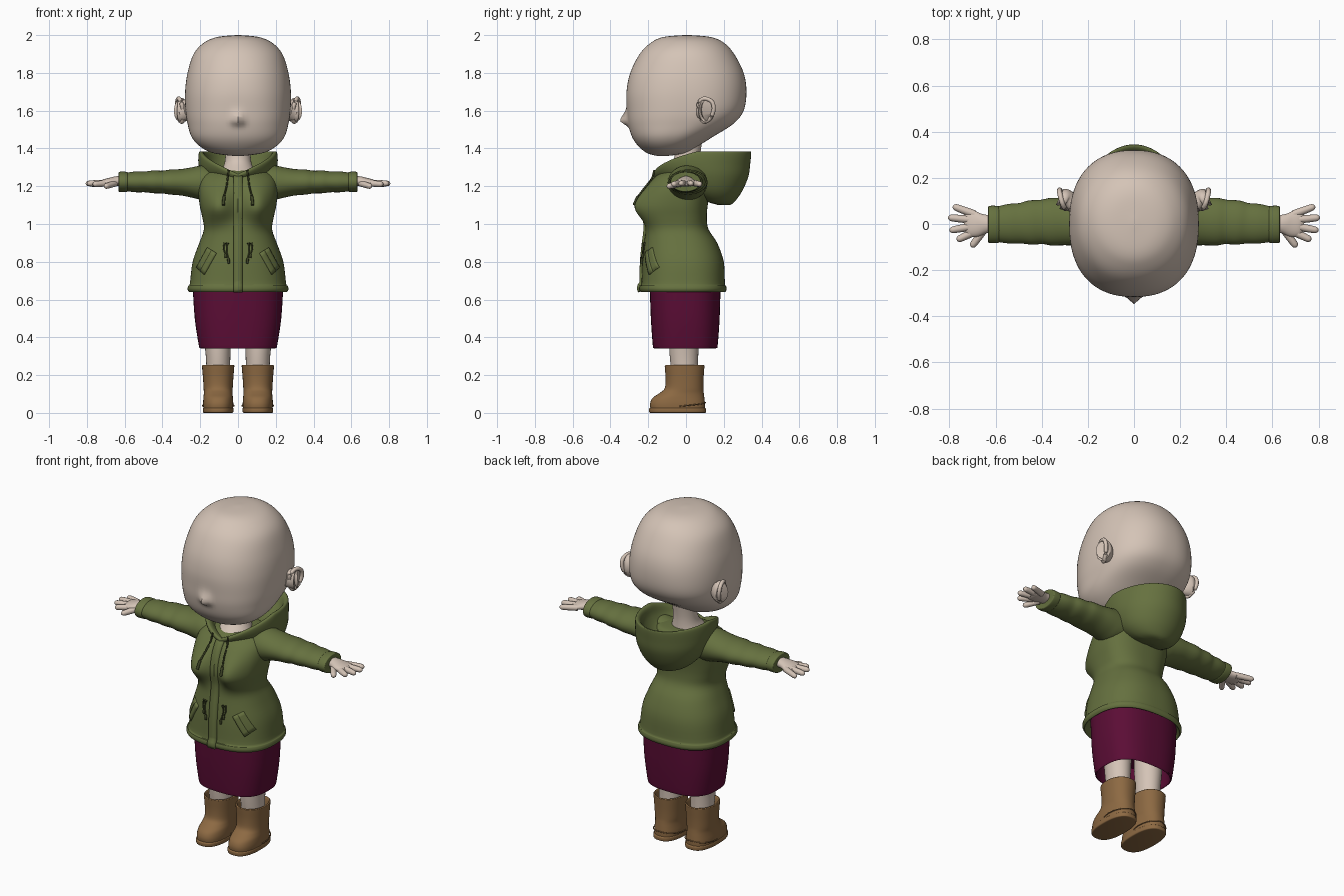
import bpy, bmesh, math
from mathutils import Vector
from mathutils.bvhtree import BVHTree


def material(name, rgb):
    m = bpy.data.materials.new(name)
    m.diffuse_color = (*rgb, 1)
    return m


SKIN = material("skin", (0.66, 0.55, 0.47))
GREEN = material("olive green", (0.132, 0.165, 0.05))
DARK = material("dark olive", (0.045, 0.055, 0.018))
PLUM = material("plum", (0.105, 0.004, 0.036))
BROWN = material("tan brown", (0.265, 0.142, 0.055))


def smooth_rows(rows, steps):
    """Catmull-Rom interpolation through tuples of numbers."""
    out = []
    for i in range(len(rows) - 1):
        p0, p1, p2, p3 = (rows[max(i - 1, 0)], rows[i], rows[i + 1], rows[min(i + 2, len(rows) - 1)])
        for k in range(steps):
            t = k / steps
            out.append(tuple(0.5 * (2 * b + (c - a) * t + (2 * a - 5 * b + 4 * c - d) * t * t
                                    + (3 * b - a - 3 * c + d) * t ** 3)
                             for a, b, c, d in zip(p0, p1, p2, p3)))
    return out + [tuple(rows[-1])]


def finish(name, bm, mat, angle=50):
    bmesh.ops.recalc_face_normals(bm, faces=bm.faces)
    me = bpy.data.meshes.new(name)
    bm.to_mesh(me)
    bm.free()
    me.materials.append(mat)
    me.shade_smooth()
    me.set_sharp_from_angle(angle=math.radians(angle))
    ob = bpy.data.objects.new(name, me)
    bpy.context.collection.objects.link(ob)
    return ob


def skin_rings(name, rings, mat):
    """Bridge closed rings of points and cap both ends."""
    bm = bmesh.new()
    vs = [[bm.verts.new(p) for p in ring] for ring in rings]
    n = len(vs[0])
    for a, b in zip(vs, vs[1:]):
        for j in range(n):
            bm.faces.new((a[j], a[(j + 1) % n], b[(j + 1) % n], b[j]))
    bm.faces.new(vs[0])
    bm.faces.new(vs[-1])
    return finish(name, bm, mat)


def loft(name, rows, mat, steps=4, n=48, cx=0, bump=None):
    """Stack of horizontal superellipses: rows of (z, half width, front y, back y, exponent)."""
    rings = []
    for z, hw, yf, yb, e in smooth_rows(rows, steps):
        ring = []
        for j in range(n):
            a = 2 * math.pi * j / n
            c, s = math.cos(a), math.sin(a)
            x = cx + hw * math.copysign(abs(c) ** (2 / e), c)
            y = (yf + yb) / 2 + (yb - yf) / 2 * math.copysign(abs(s) ** (2 / e), s)
            ring.append((x, y + (bump(x, y, z) if bump else 0), z))
        rings.append(ring)
    return skin_rings(name, rings, mat)


def tube(name, rows, mat, steps=4, n=16):
    """Tube along points: rows of (x, y, z, side radius, up radius)."""
    rows = smooth_rows(rows, steps)
    rings = []
    for i, r in enumerate(rows):
        t = (Vector(rows[min(i + 1, len(rows) - 1)][:3]) - Vector(rows[max(i - 1, 0)][:3])).normalized()
        up = Vector((0, 0, 1)) if abs(t.z) < 0.8 else Vector((0, 1, 0))
        side = t.cross(up).normalized()
        up = side.cross(t)
        rings.append([Vector(r[:3]) + side * r[3] * math.cos(2 * math.pi * j / n)
                      + up * r[4] * math.sin(2 * math.pi * j / n) for j in range(n)])
    return skin_rings(name, rings, mat)


# Head with a small pointed nose
def nose(x, y, z):
    f = math.exp(-((z - 1.545) / (0.045 if z > 1.545 else 0.022)) ** 2)
    return -0.04 * f * math.exp(-(x / 0.028) ** 2) if y < 0 else 0


loft("head", [(2.0, .01, -.01, .02, 2), (1.99, .11, -.12, .13, 2), (1.96, .18, -.185, .20, 2),
              (1.90, .235, -.245, .255, 2.1), (1.80, .267, -.295, .305, 2.2),
              (1.70, .28, -.315, .32, 2.3), (1.60, .278, -.312, .305, 2.4),
              (1.53, .267, -.305, .25, 2.4), (1.46, .245, -.285, .14, 2.3),
              (1.41, .20, -.25, .06, 2.2), (1.375, .13, -.205, 0, 2),
              (1.36, .02, -.15, -.1, 2)], SKIN, steps=6, n=96, bump=nose)
tube("neck", [(0, .03, 1.5, .066, .066), (0, .01, 1.38, .066, .066),
              (0, 0, 1.31, .075, .075), (0, -.02, 1.24, .11, .11)], SKIN, n=32)


# Jacket body with bust
def bust(x, y, z):
    g = math.exp(-((z - 1.09) / (0.1 if z > 1.09 else 0.085)) ** 2)
    return -0.085 * g * math.exp(-((abs(x) - .11) / .085) ** 2) * min(1, max(0, -y / .12))


jacket = loft("jacket_body", [
    (.68, .22, -.2, .18, 2.5), (.645, .25, -.23, .2, 2.5), (.64, .258, -.24, .208, 2.5),
    (.655, .267, -.248, .215, 2.5), (.674, .263, -.245, .212, 2.5), (.684, .255, -.236, .206, 2.5),
    (.80, .24, -.232, .20, 2.4), (.90, .205, -.222, .165, 2.4), (.97, .181, -.21, .12, 2.4),
    (1.03, .188, -.20, .11, 2.5), (1.1, .203, -.20, .115, 2.5), (1.18, .21, -.195, .13, 2.5),
    (1.24, .20, -.17, .14, 2.4), (1.28, .16, -.12, .13, 2.2), (1.29, .1, -.06, .1, 2)],
    GREEN, n=96, bump=bust)
bm = bmesh.new()
bm.from_mesh(jacket.data)
surface = BVHTree.FromBMesh(bm)
bm.free()


def front(x, z, off=0):
    hit = surface.ray_cast(Vector((x, -1, z)), Vector((0, 1, 0)))[0]
    return Vector((x, (hit.y if hit else -.15) - off, z))


def plate(name, corners, nu, nv, mat, thick):
    """Raised patch following the jacket front; corners are four (x, z) pairs."""
    a, b, c, d = (Vector(p) for p in corners)
    bm = bmesh.new()
    g = []
    for i in range(nu + 1):
        u = i / nu
        g.append([bm.verts.new(front(*a.lerp(b, u).lerp(d.lerp(c, u), j / nv))) for j in range(nv + 1)])
    for i in range(nu):
        for j in range(nv):
            bm.faces.new((g[i][j], g[i + 1][j], g[i + 1][j + 1], g[i][j + 1]))
    ob = finish(name, bm, mat)
    mod = ob.modifiers.new("thickness", 'SOLIDIFY')
    mod.thickness, mod.offset = thick, 0


plate("zip_placket", [(-.024, .642), (.024, .642), (.024, 1.25), (-.024, 1.25)], 2, 40, GREEN, .024)

# Hood hanging behind the neck: outer bag, rim, then inner bowl
hood_rows = [  # half width, front y, back y, back z, front z
    (.02, .17, .23, 1.10, 1.10), (.10, .08, .255, 1.115, 1.13), (.165, -.02, .295, 1.17, 1.17),
    (.20, -.10, .33, 1.25, 1.20), (.21, -.155, .34, 1.32, 1.23), (.208, -.175, .345, 1.373, 1.25),
    (.197, -.168, .34, 1.385, 1.265), (.18, -.145, .32, 1.373, 1.26), (.165, -.11, .28, 1.32, 1.25),
    (.12, -.05, .2, 1.27, 1.24), (.02, .04, .08, 1.26, 1.25)]
rings = []
for rx, yf, yb, zb, zf in smooth_rows(hood_rows, 4):
    ring = []
    for j in range(64):
        a = 2 * math.pi * j / 64
        u = (1 - math.cos(a)) / 2
        ring.append((rx * math.sin(a), yf + (yb - yf) * u, zf + (zb - zf) * min(1, u / .45) ** .5))
    rings.append(ring)
skin_rings("hood", rings, GREEN)

# Skirt, open underneath
loft("skirt", [(.50, .19, -.16, .15, 2.7), (.355, .195, -.165, .155, 2.7), (.347, .203, -.172, .163, 2.7),
               (.36, .208, -.176, .168, 2.7), (.50, .229, -.186, .178, 2.6), (.67, .24, -.192, .183, 2.5)],
     PLUM, n=64)

for s, side in ((1, "left"), (-1, "right")):
    # Ear: tilted shell with a raised rim
    tube(side + "_ear", [(s * .262, .075, 1.605, .03, .045), (s * .285, .10, 1.60, .042, .058),
                         (s * .305, .108, 1.602, .046, .066), (s * .312, .11, 1.602, .038, .056),
                         (s * .304, .106, 1.602, .022, .034)], SKIN, n=28)
    rim = [(.292, .07, 1.61), (.30, .068, 1.64), (.312, .095, 1.664), (.322, .135, 1.65),
           (.322, .147, 1.61), (.312, .132, 1.565), (.298, .1, 1.54), (.288, .082, 1.555)]
    tube(side + "_ear_rim", [(s * x, y, z, .011, .011) for x, y, z in rim], SKIN, n=10)

    # Sleeve with soft folds, and cuff with a hollow end
    tube(side + "_sleeve", [(s * x, y, z, a, b) for x, y, z, a, b in [
        (.10, .01, 1.205, .10, .08), (.18, .008, 1.218, .105, .092), (.24, .01, 1.22, .104, .081),
        (.30, .01, 1.221, .102, .07), (.36, .01, 1.222, .103, .066), (.40, .009, 1.222, .096, .060),
        (.45, .006, 1.223, .096, .060), (.49, .003, 1.223, .088, .055), (.54, .001, 1.223, .086, .055),
        (.59, -.002, 1.223, .077, .049)]], GREEN, n=32)
    tube(side + "_cuff", [(s * x, -.002, 1.223, a, b) for x, a, b in [
        (.58, .07, .045), (.587, .079, .052), (.60, .081, .054), (.622, .081, .054), (.631, .078, .051),
        (.628, .068, .044), (.60, .064, .04)]], GREEN, n=32)

    # Hand
    tube(side + "_palm", [(s * x, y, z, a, b) for x, y, z, a, b in [
        (.58, 0, 1.228, .036, .028), (.64, 0, 1.227, .04, .026), (.68, -.002, 1.222, .054, .022),
        (.715, .003, 1.217, .056, .018), (.735, .003, 1.215, .04, .010)]], SKIN, n=24)
    for k, (x0, y0, z0, x1, y1, z1) in enumerate([
            (.69, .042, 1.217, .785, .077, 1.21), (.70, .018, 1.218, .806, .028, 1.214),
            (.70, -.010, 1.218, .80, -.028, 1.214), (.69, -.033, 1.216, .768, -.07, 1.21),
            (.65, -.025, 1.215, .705, -.10, 1.198)]):
        pts = [(t, r) for t, r in ((0, .017), (.45, .0165), (.85, .0145), (.96, .009), (1, .003))]
        tube(f"{side}_finger_{k + 1}", [(s * (x0 + (x1 - x0) * t), y0 + (y1 - y0) * t, z0 + (z1 - z0) * t, r, r)
                                        for t, r in pts], SKIN, n=12)

    # Leg
    tube(side + "_leg", [(s * .11, -.005, .60, .085, .085), (s * .108, -.01, .40, .072, .08),
                         (s * .105, -.01, .28, .064, .074), (s * .105, 0, .12, .06, .06)], SKIN, n=28)

    # Boot with sole and open top
    loft(side + "_boot", [(.02, .078, -.188, .10, 2.5), (.05, .08, -.19, .10, 2.4), (.08, .078, -.176, .097, 2.3),
                          (.105, .076, -.14, .094, 2.2), (.13, .077, -.113, .092, 2.2),
                          (.18, .08, -.108, .093, 2.2), (.24, .085, -.112, .097, 2.2),
                          (.25, .085, -.112, .097, 2.2), (.252, .078, -.105, .09, 2.2),
                          (.235, .072, -.098, .083, 2.2), (.19, .066, -.09, .078, 2.2)],
         BROWN, cx=s * .105)
    loft(side + "_sole", [(0, .074, -.188, .10, 2.5), (.004, .08, -.195, .106, 2.5),
                          (.022, .081, -.196, .106, 2.5), (.027, .077, -.19, .10, 2.5)], BROWN, cx=s * .105)
    tube(side + "_heel_seam", [(s * .105 + .084 * math.sin(a), .0 + .103 * math.cos(a),
                                .055 - .02 * abs(a) / 1.9, .003, .003)
                               for a in [(-1.9 + 3.8 * i / 12) for i in range(13)]], BROWN, n=8)

    # Slanted pocket: panel and raised welt
    plate(side + "_pocket", [(s * .217, .77), (s * .16, .875), (s * .117, .845), (s * .18, .735)], 6, 6, GREEN, .012)
    plate(side + "_pocket_welt", [(s * .135, .86), (s * .113, .845), (s * .176, .733), (s * .195, .75)],
          3, 6, GREEN, .02)

    # Hood drawstring and waist drawstrings
    cord = [(s * .05, -.168, 1.285, .005, .005)]
    cord += [(*front(s * x, z, .008), r, r) for x, z, r in (
        (.055, 1.24, .005), (.06, 1.20, .005), (.07, 1.16, .005), (.074, 1.14, .008), (.078, 1.10, .008))]
    tube(side + "_hood_string", cord, DARK, n=8)
    for k, (x, z0, z1) in enumerate(((.055, .90, .79), (.07, .90, .82))):
        tube(f"{side}_waist_string_{k + 1}", [
            (*front(s * (x + .006 * math.sin(5 * t)), z0 + (z1 - z0) * t, .005), r, r)
            for t, r in ((0, .008), (.15, .004), (.4, .004), (.7, .004), (.8, .007), (1, .006))], DARK, n=8)
